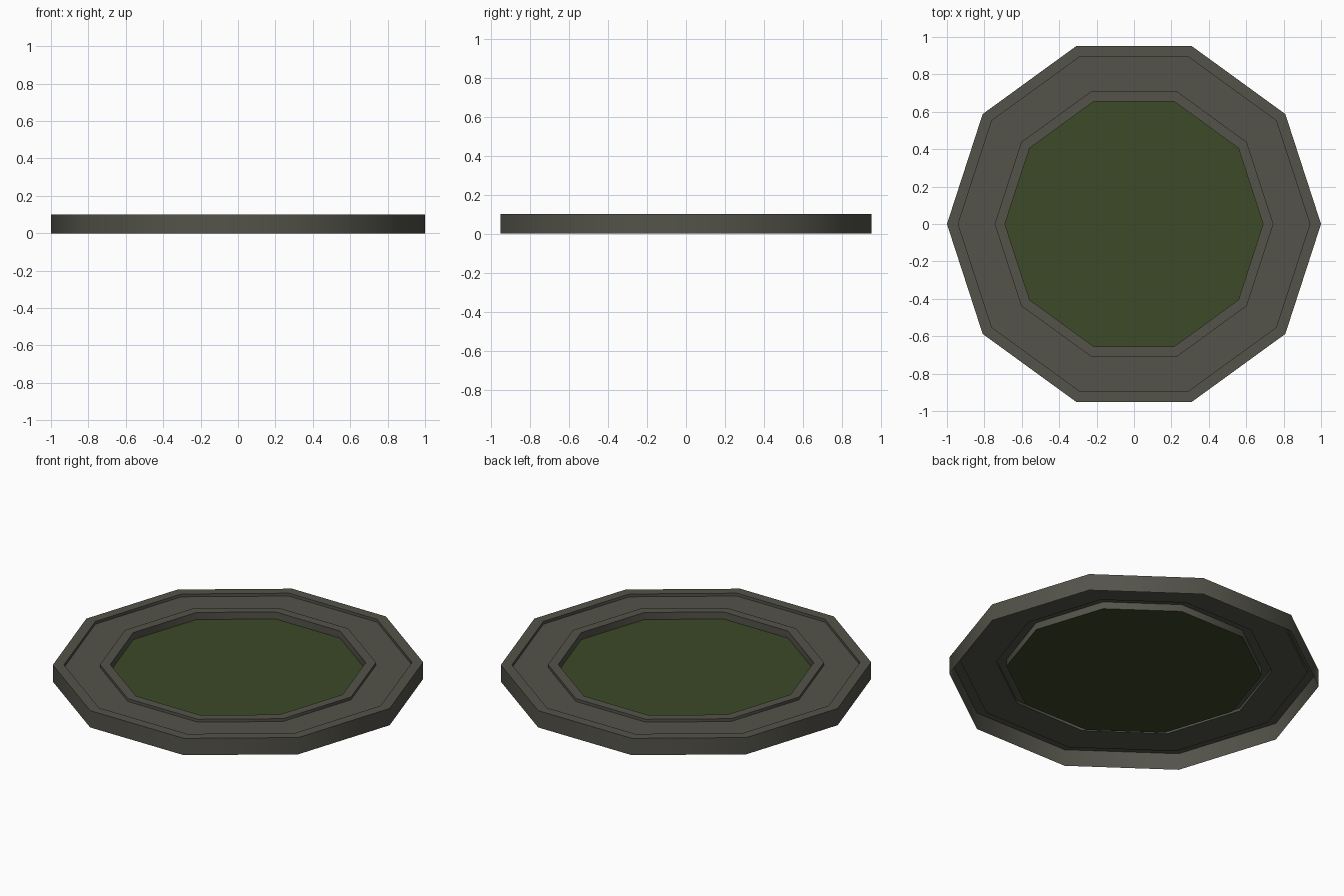
import bpy, math

if "Cube" in bpy.data.objects:
    bpy.data.objects.remove(bpy.data.objects["Cube"])

SIDES = 10

def material(name, rgb):
    m = bpy.data.materials.new(name)
    m.diffuse_color = (*rgb, 1)
    m.use_nodes = True
    m.node_tree.nodes["Principled BSDF"].inputs["Base Color"].default_value = m.diffuse_color
    return m

def build(name, verts, faces, mat, angle=40):
    me = bpy.data.meshes.new(name)
    me.from_pydata(verts, [], faces)
    me.materials.append(mat)
    ob = bpy.data.objects.new(name, me)
    bpy.context.collection.objects.link(ob)
    bpy.ops.object.select_all(action='DESELECT')
    ob.select_set(True)
    bpy.context.view_layer.objects.active = ob
    bpy.ops.object.shade_smooth_by_angle(angle=math.radians(angle))
    return ob

def ring(r, z):
    return [(r * math.cos(2 * math.pi * i / SIDES),
             r * math.sin(2 * math.pi * i / SIDES), z) for i in range(SIDES)]

stone = material("dark grey stone", (0.088, 0.086, 0.068))
moss = material("dark moss green", (0.046, 0.067, 0.021))

# Stepped frame: outer wall, outer lip, sunken band, inner lip, inner wall (open underneath)
profile = [(1.0, 0), (1.0, 0.10), (0.94, 0.10), (0.94, 0.083),
           (0.745, 0.083), (0.745, 0.10), (0.69, 0.10), (0.69, 0.058)]
verts = [v for r, z in profile for v in ring(r, z)]
faces = []
for k in range(len(profile) - 1):
    for i in range(SIDES):
        j = (i + 1) % SIDES
        a, b = k * SIDES, (k + 1) * SIDES
        faces.append((a + i, a + j, b + j, b + i))
build("stepped_frame", verts, faces, stone)

# Sunken centre panel
build("centre_panel", ring(0.69, 0.058), [tuple(range(SIDES))], moss)
